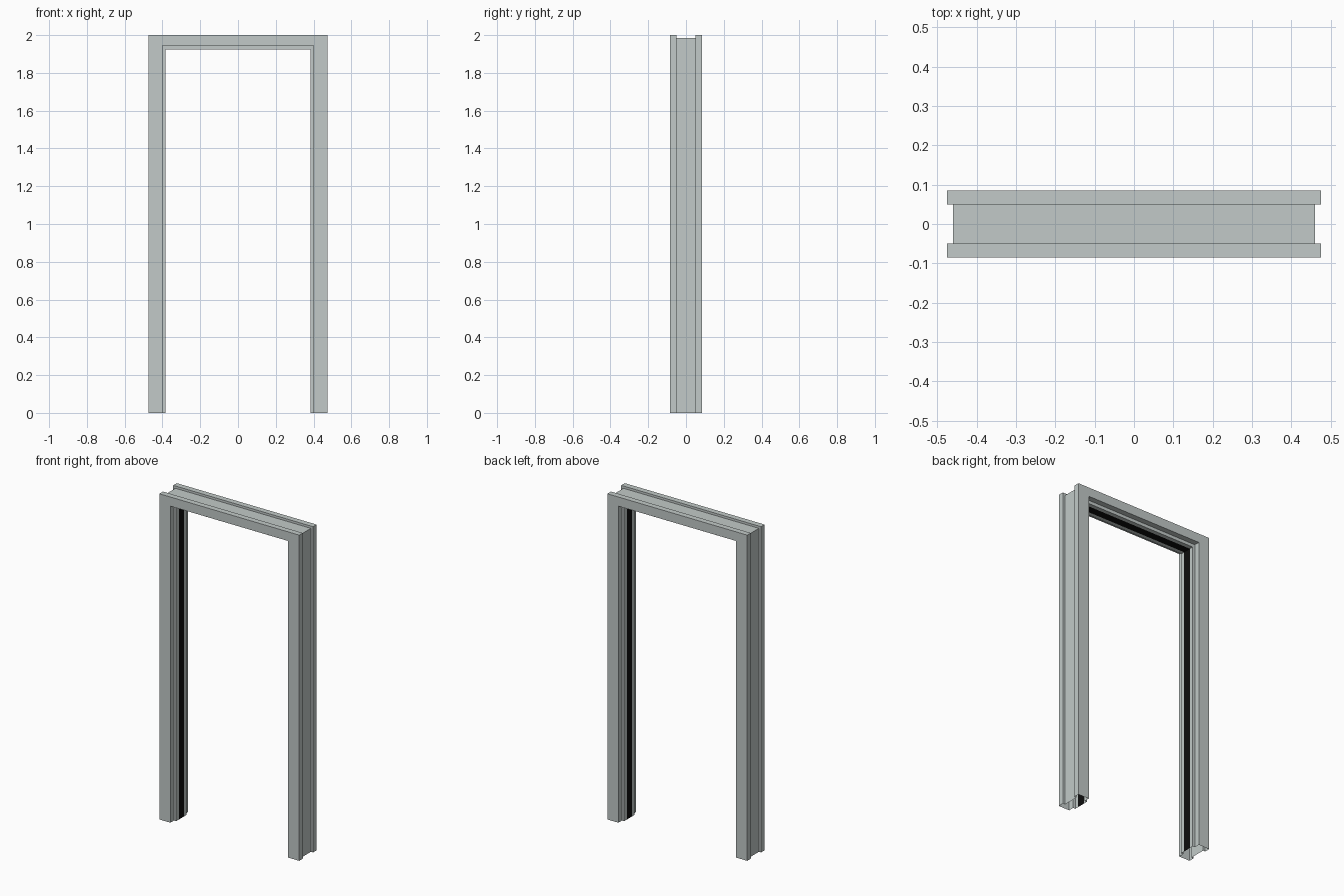
import bpy, bmesh

if "Cube" in bpy.data.objects:
    bpy.data.objects.remove(bpy.data.objects["Cube"])

def mat(name, rgb):
    m = bpy.data.materials.new(name)
    m.diffuse_color = (*rgb, 1)
    m.use_nodes = True
    m.node_tree.nodes["Principled BSDF"].inputs["Base Color"].default_value = m.diffuse_color
    return m

steel = mat("pale_grey_steel", (0.54, 0.59, 0.58))
rubber = mat("black_rubber", (0.004, 0.004, 0.004))

W, H = 0.475, 2.0
# half cross-section: (jamb inset, head inset, y), from the wall groove round to the stop
half = [(0.015, 0.014, -0.05), (0, 0, -0.05), (0, 0, -0.085),
        (0.075, 0.056, -0.085), (0.075, 0.056, -0.05),
        (0.09, 0.076, -0.05), (0.09, 0.076, -0.025)]
profile = half + [(a, b, -y) for a, b, y in reversed(half)]
seal_edge = len(half) - 1

# sweep the profile up one jamb, across the head and down the other, mitred, open at the floor
bm = bmesh.new()
rings = []
for side, top in ((-1, False), (-1, True), (1, True), (1, False)):
    rings.append([bm.verts.new((side * (W - a), y, H - b if top else 0)) for a, b, y in profile])
n = len(profile)
for r0, r1 in zip(rings, rings[1:]):
    for i in range(n):
        j = (i + 1) % n
        f = bm.faces.new((r0[i], r0[j], r1[j], r1[i]))
        # seal strip along the middle of the stop
        f.material_index = 1 if i == seal_edge else 0
bmesh.ops.recalc_face_normals(bm, faces=bm.faces)
# make sure the normals of the open shell face outwards
bm.faces.ensure_lookup_table()
front = min(bm.faces, key=lambda f: f.calc_center_median().y)
if front.normal.y > 0:
    bmesh.ops.reverse_faces(bm, faces=bm.faces)

mesh = bpy.data.meshes.new("door_frame")
bm.to_mesh(mesh)
bm.free()
mesh.materials.append(steel)
mesh.materials.append(rubber)
bpy.context.collection.objects.link(bpy.data.objects.new("door_frame", mesh))
